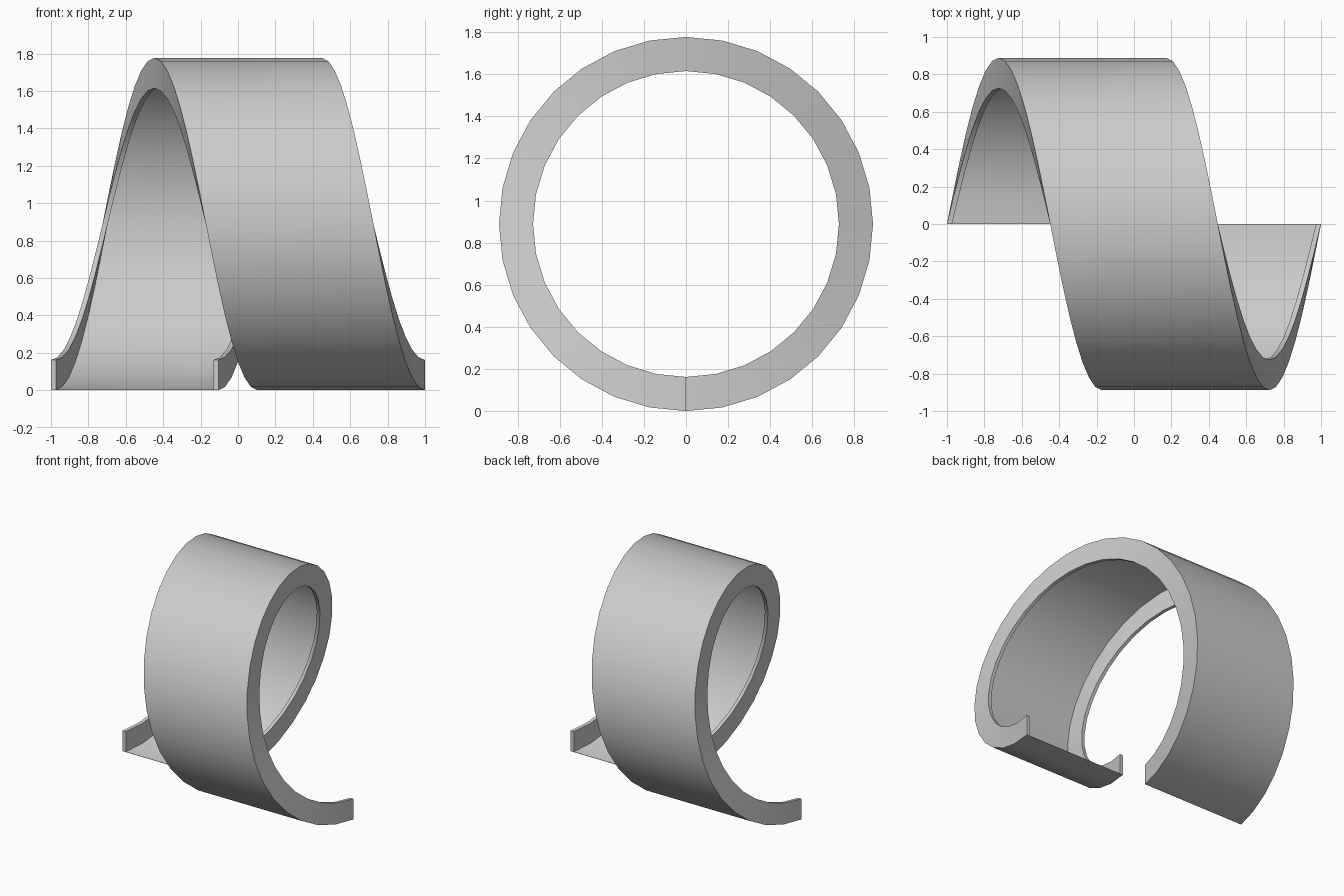
import bpy, bmesh, math

if "Cube" in bpy.data.objects:
    bpy.data.objects.remove(bpy.data.objects["Cube"])

R_OUT, R_IN = 0.8885, 0.7265   # outer wall and flange radii
WIDTH, LIP, WALL = 0.896, 0.027, 0.002
PITCH, STEPS = 1.104, 32

# Channel section: thin outer wall with a flange along each edge (x offset, radius)
section = [(0, R_OUT), (WIDTH, R_OUT), (WIDTH, R_IN), (WIDTH - LIP, R_IN),
           (WIDTH - LIP, R_OUT - WALL), (LIP, R_OUT - WALL), (LIP, R_IN), (0, R_IN)]

# Sweep the section through one helical turn about the x axis
bm = bmesh.new()
rings = []
for i in range(STEPS + 1):
    a = 2 * math.pi * i / STEPS
    x0 = -1 + PITCH * i / STEPS
    rings.append([bm.verts.new((x0 + x, r * math.sin(a), R_OUT - r * math.cos(a)))
                  for x, r in section])
n = len(section)
for r0, r1 in zip(rings, rings[1:]):
    for j in range(n):
        k = (j + 1) % n
        bm.faces.new((r0[j], r0[k], r1[k], r1[j]))

# End caps
bm.faces.new(rings[0])
bm.faces.new(rings[-1])
bmesh.ops.recalc_face_normals(bm, faces=bm.faces)

mesh = bpy.data.meshes.new("helical_channel")
bm.to_mesh(mesh)
bm.free()
obj = bpy.data.objects.new("helical_channel", mesh)
bpy.context.collection.objects.link(obj)

# Smooth around the turn, sharp at the section corners
bpy.context.view_layer.objects.active = obj
obj.select_set(True)
bpy.ops.object.shade_smooth_by_angle(angle=math.radians(30))
